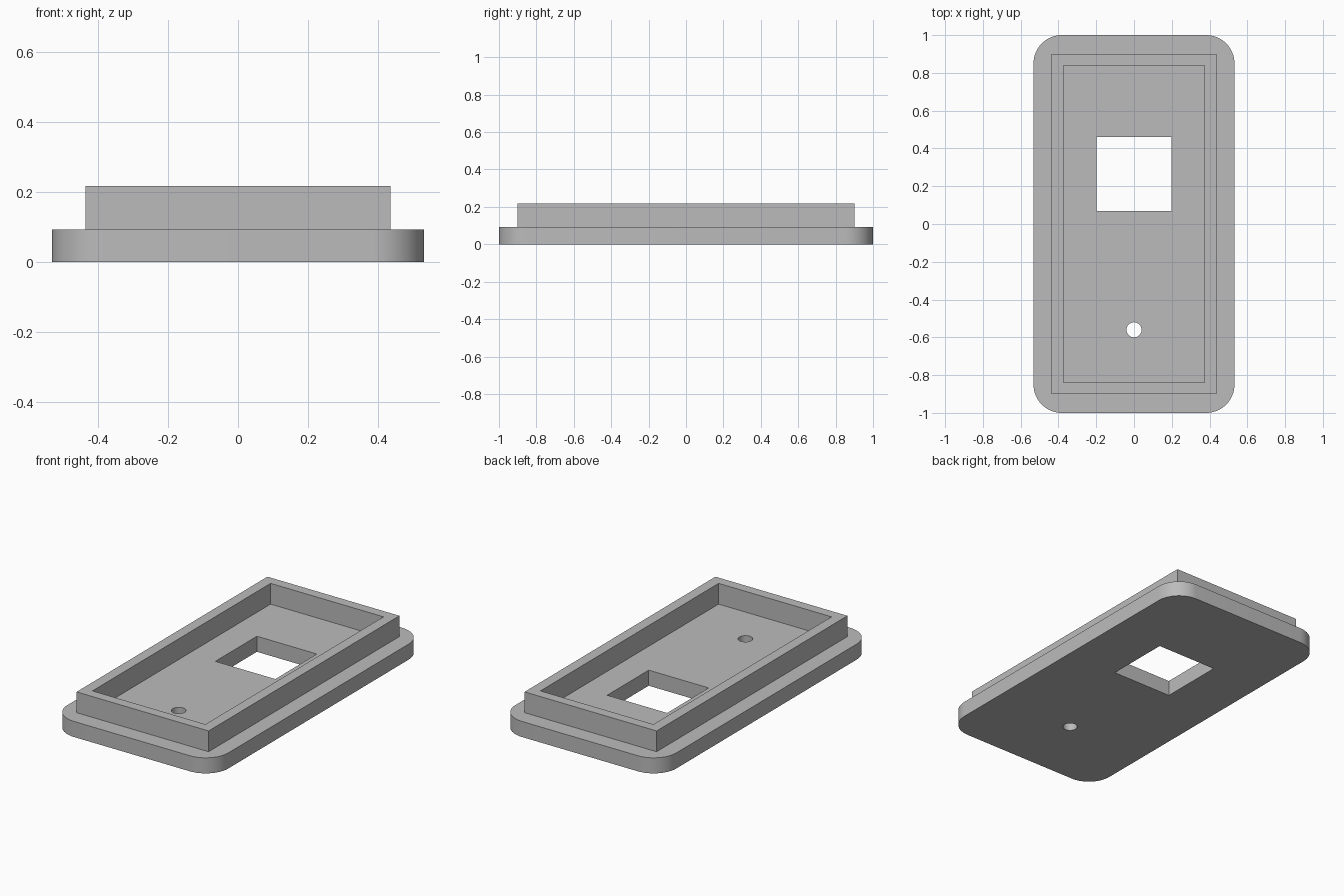
import bpy
import bmesh
from math import cos, sin, pi, radians

cube = bpy.data.objects.get("Cube")
if cube:
    bpy.data.objects.remove(cube, do_unlink=True)

# One plain grey for the whole model
grey = bpy.data.materials.new("plain grey")
grey.use_nodes = True
grey.diffuse_color = (0.5, 0.5, 0.5, 1)
grey.node_tree.nodes["Principled BSDF"].inputs["Base Color"].default_value = (0.5, 0.5, 0.5, 1)


def rectangle(half_x, half_y, centre_y=0.0):
    return [(sx * half_x, centre_y + sy * half_y)
            for sx, sy in ((1, 1), (-1, 1), (-1, -1), (1, -1))]


def rounded_rectangle(half_x, half_y, radius, steps=16):
    points = []
    for i, (x, y) in enumerate(rectangle(half_x - radius, half_y - radius)):
        for s in range(steps + 1):
            a = (i + s / steps) * pi / 2
            points.append((x + radius * cos(a), y + radius * sin(a)))
    return points


def circle(radius, centre_y, steps=32):
    return [(radius * cos(2 * pi * i / steps), centre_y + radius * sin(2 * pi * i / steps))
            for i in range(steps)]


def extruded_part(name, outlines, bottom, top):
    """Fill an outline, leaving any inner outlines open, and extrude it."""
    curve = bpy.data.curves.new(name + "_profile", "CURVE")
    curve.dimensions = "2D"
    curve.fill_mode = "BOTH"
    curve.extrude = (top - bottom) / 2
    for outline in outlines:
        spline = curve.splines.new("POLY")
        spline.points.add(len(outline) - 1)
        for point, (x, y) in zip(spline.points, outline):
            point.co = (x, y, 0, 1)
        spline.use_cyclic_u = True
    helper = bpy.data.objects.new(name + "_profile", curve)
    mesh = bpy.data.meshes.new_from_object(helper)
    bpy.data.objects.remove(helper)
    bpy.data.curves.remove(curve)

    # Weld the caps to the walls
    bm = bmesh.new()
    bm.from_mesh(mesh)
    bmesh.ops.remove_doubles(bm, verts=bm.verts, dist=1e-4)
    bmesh.ops.translate(bm, verts=bm.verts, vec=(0, 0, (bottom + top) / 2))
    bmesh.ops.recalc_face_normals(bm, faces=bm.faces)
    bm.to_mesh(mesh)
    bm.free()

    mesh.name = name
    mesh.materials.clear()
    mesh.materials.append(grey)
    part = bpy.data.objects.new(name, mesh)
    bpy.context.collection.objects.link(part)
    bpy.ops.object.select_all(action="DESELECT")
    part.select_set(True)
    bpy.context.view_layer.objects.active = part
    bpy.ops.object.shade_smooth_by_angle(angle=radians(30))
    return part


# Rounded base plate with a square window and a small round hole
extruded_part("base_plate", [
    rounded_rectangle(0.532, 1.0, 0.15),
    rectangle(0.198, 0.196, 0.265),
    circle(0.04, -0.56),
], 0, 0.093)

# Raised rectangular rim, sunk slightly into the plate
extruded_part("raised_rim", [
    rectangle(0.436, 0.9),
    rectangle(0.373, 0.84),
], 0.08, 0.217)
